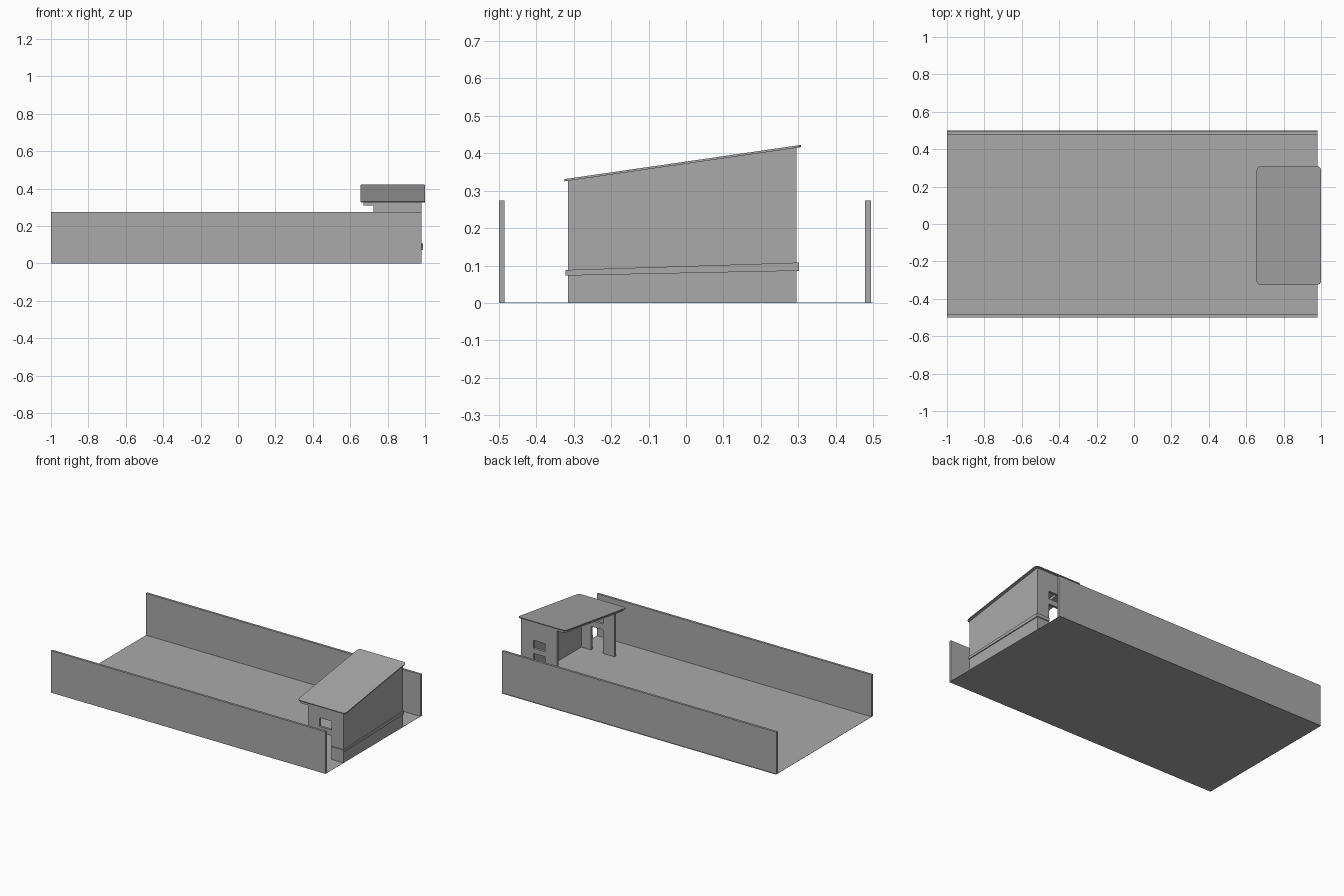
import bpy, bmesh, math

cube = bpy.data.objects.get("Cube")
if cube:
    bpy.data.objects.remove(cube, do_unlink=True)

# One plain grey for everything
GREY = (0.4, 0.4, 0.4, 1)
grey = bpy.data.materials.new("plain grey")
grey.use_nodes = True
grey.diffuse_color = GREY
grey.node_tree.nodes["Principled BSDF"].inputs["Base Color"].default_value = GREY


def line(z_front, z_back, y_front=-0.325, y_back=0.305):
    """Height that changes evenly from front to back."""
    return lambda y: z_front + (z_back - z_front) * (y - y_front) / (y_back - y_front)


def flat(z):
    return lambda y: z


def prism(name, outline, bottom, top):
    """Solid over an xy outline between two height functions of y."""
    bm = bmesh.new()
    low = [bm.verts.new((x, y, bottom(y))) for x, y in outline]
    high = [bm.verts.new((x, y, top(y))) for x, y in outline]
    bm.faces.new(low[::-1])
    bm.faces.new(high)
    for i in range(len(low)):
        j = (i + 1) % len(low)
        bm.faces.new((low[i], low[j], high[j], high[i]))
    bmesh.ops.recalc_face_normals(bm, faces=bm.faces)
    mesh = bpy.data.meshes.new(name)
    bm.to_mesh(mesh)
    bm.free()
    mesh.materials.append(grey)
    obj = bpy.data.objects.new(name, mesh)
    bpy.context.collection.objects.link(obj)
    return obj


def slab(name, x0, x1, y0, y1, bottom, top):
    return prism(name, [(x0, y0), (x1, y0), (x1, y1), (x0, y1)], bottom, top)


def cut(target, cutter):
    mod = target.modifiers.new("opening", 'BOOLEAN')
    mod.operation = 'DIFFERENCE'
    mod.solver = 'EXACT'
    mod.object = cutter
    bpy.context.view_layer.objects.active = target
    bpy.ops.object.modifier_apply(modifier=mod.name)
    bpy.data.objects.remove(cutter, do_unlink=True)


# Ground and the two long boundary walls
END = 0.982
slab("ground", -1, END, -0.495, 0.5, flat(0), flat(0.001))
slab("front_boundary_wall", -1, END, -0.5, -0.485, flat(0), flat(0.274))
slab("back_boundary_wall", -1, END, 0.479, 0.494, flat(0), flat(0.274))

# Shelter: rear wall and two side walls with a window over a doorway
under_roof = line(0.325, 0.416)
T = 0.016
FRONT, BACK, OPEN_X = -0.316, 0.296, 0.725
slab("shelter_rear_wall", END - T, END, FRONT, BACK, flat(0), under_roof)
sides = (("front", FRONT, 0.155, 0.193, 0.25),
         ("back", BACK - T, 0.207, 0.24, 0.292))
for side, y, door_top, sill, head in sides:
    wall = slab(f"shelter_{side}_side_wall", OPEN_X, END - T, y, y + T, flat(0), under_roof)
    for z0, z1 in ((-0.1, door_top), (sill, head)):
        cut(wall, slab("cutter", 0.81, 0.895, y - 0.05, y + T + 0.05, flat(z0), flat(z1)))

# Beam under the overhanging eave
slab("eave_beam", 0.672, OPEN_X + 0.005, FRONT, BACK, line(0.308, 0.399), under_roof)

# Raised band wrapping the rear wall and its corners
band_low, band_high = line(0.073, 0.086), line(0.088, 0.108)
B = 0.006
slab("rear_band", END, END + B, FRONT - B, BACK + B, band_low, band_high)
slab("front_band_return", 0.895, END, FRONT - B, FRONT, band_low, band_high)
slab("back_band_return", 0.895, END, BACK, BACK + B, band_low, band_high)

# Sloping roof with rounded corners
R = 0.02
corners = ((1 - R, 0.308 - R), (0.656 + R, 0.308 - R),
           (0.656 + R, -0.325 + R), (1 - R, -0.325 + R))
outline = []
for quarter, (cx, cy) in enumerate(corners):
    for step in range(5):
        a = math.radians(90 * quarter + 22.5 * step)
        outline.append((cx + R * math.cos(a), cy + R * math.sin(a)))
prism("roof", outline, under_roof, line(0.331, 0.422))
